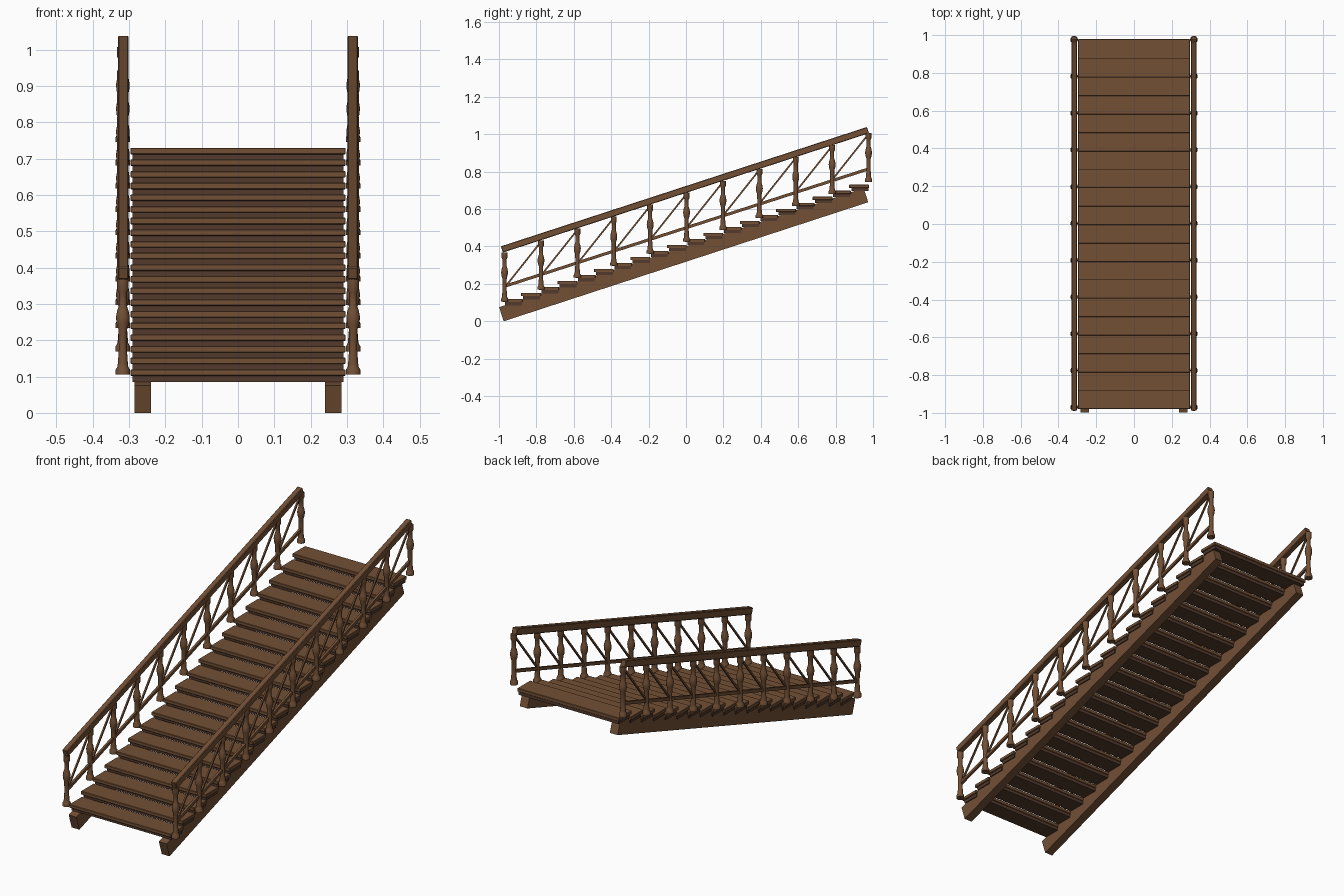
import bpy, bmesh, math
from mathutils import Vector

if "Cube" in bpy.data.objects:
    bpy.data.objects.remove(bpy.data.objects["Cube"])

def material(name, rgb):
    m = bpy.data.materials.new(name)
    m.diffuse_color = (*rgb, 1)
    m.use_nodes = True
    m.node_tree.nodes["Principled BSDF"].inputs["Base Color"].default_value = m.diffuse_color
    return m

WOOD = material("wood", (0.17, 0.08, 0.036))
DARK = material("dark_wood", (0.085, 0.042, 0.025))

def finish(name, bm, mat):
    bmesh.ops.recalc_face_normals(bm, faces=bm.faces)
    me = bpy.data.meshes.new(name)
    bm.to_mesh(me)
    bm.free()
    me.materials.append(mat)
    ob = bpy.data.objects.new(name, me)
    bpy.context.collection.objects.link(ob)
    return ob

def mirror_x(ob):
    ob.modifiers.new("mirror", 'MIRROR').use_axis[0] = True

def box(name, center, size, mat, bevel=0.0):
    bm = bmesh.new()
    bmesh.ops.create_cube(bm, size=1)
    for v in bm.verts:
        v.co = Vector(a * b for a, b in zip(v.co, size))
    if bevel:
        bmesh.ops.bevel(bm, geom=bm.edges[:], offset=bevel, segments=1, affect='EDGES')
    ob = finish(name, bm, mat)
    ob.location = center
    return ob

def beam(name, x, a, b, width, height, mat, bevel=0.0):
    """Square-ended beam between two (y, z) points, mirrored to both sides."""
    dy, dz = b[0] - a[0], b[1] - a[1]
    ang = math.atan2(dz, dy)
    ob = box(name, (0, 0, 0), (width, math.hypot(dy, dz), height), mat, bevel)
    c, s = math.cos(ang), math.sin(ang)
    for v in ob.data.vertices:
        px, py, pz = v.co
        v.co = (px + x, py * c - pz * s + (a[0] + b[0]) / 2,
                py * s + pz * c + (a[1] + b[1]) / 2)
    mirror_x(ob)
    return ob

def turned(name, x, y, z, profile, mat, sides=14):
    """Lathe-turned post, mirrored to both sides."""
    bm = bmesh.new()
    rings = [[bm.verts.new((x + r * math.cos(2 * math.pi * i / sides),
                            y + r * math.sin(2 * math.pi * i / sides), z + h))
              for i in range(sides)] for r, h in profile]
    for lo, hi in zip(rings, rings[1:]):
        for i in range(sides):
            j = (i + 1) % sides
            bm.faces.new((lo[i], lo[j], hi[j], hi[i]))
    bm.faces.new(rings[0])
    bm.faces.new(rings[-1])
    for f in bm.faces:
        f.smooth = len(f.verts) == 4
    for e in bm.edges:
        e.smooth = e.calc_face_angle(0) < math.radians(35)
    mirror_x(finish(name, bm, mat))

# Stringers
beam("stringer", 0.262, (-0.987, 0.0375), (0.962, 0.674), 0.045, 0.079, WOOD)

# Treads with a narrower support board beneath each
RUN, RISE = 0.0975, 0.0321
for n in range(20):
    y0, top = -0.98 + n * RUN, 0.120 + n * RISE
    box(f"tread_{n}", (0, y0 + 0.053, top - 0.009), (0.592, 0.106, 0.018), WOOD, 0.002)
    box(f"tread_support_{n}", (0, y0 + 0.057, top - 0.026), (0.58, 0.09, 0.017), DARK)

# Handrails and lower rails
beam("handrail", 0.316, (-0.984, 0.384), (0.973, 1.022), 0.03, 0.035, WOOD, 0.003)
beam("lower_rail", 0.316, (-0.970, 0.187), (0.978, 0.815), 0.012, 0.016, WOOD)

# Turned balusters and diagonal braces
PROFILE = [(0.020, 0), (0.020, 0.014), (0.015, 0.022), (0.014, 0.03), (0.011, 0.07),
           (0.012, 0.125), (0.017, 0.14), (0.019, 0.158), (0.016, 0.175),
           (0.011, 0.19), (0.011, 0.225), (0.016, 0.235), (0.016, 0.262)]
PITCH = 0.1946
for i in range(11):
    y, z = -0.97 + i * PITCH, 0.105 + i * PITCH * 0.329
    turned(f"baluster_{i}", 0.317, y, z, PROFILE, WOOD)
    if i < 10:
        beam(f"brace_{i}", 0.317, (y, z + 0.075), (y + PITCH, z + 0.32), 0.008, 0.009, WOOD)
